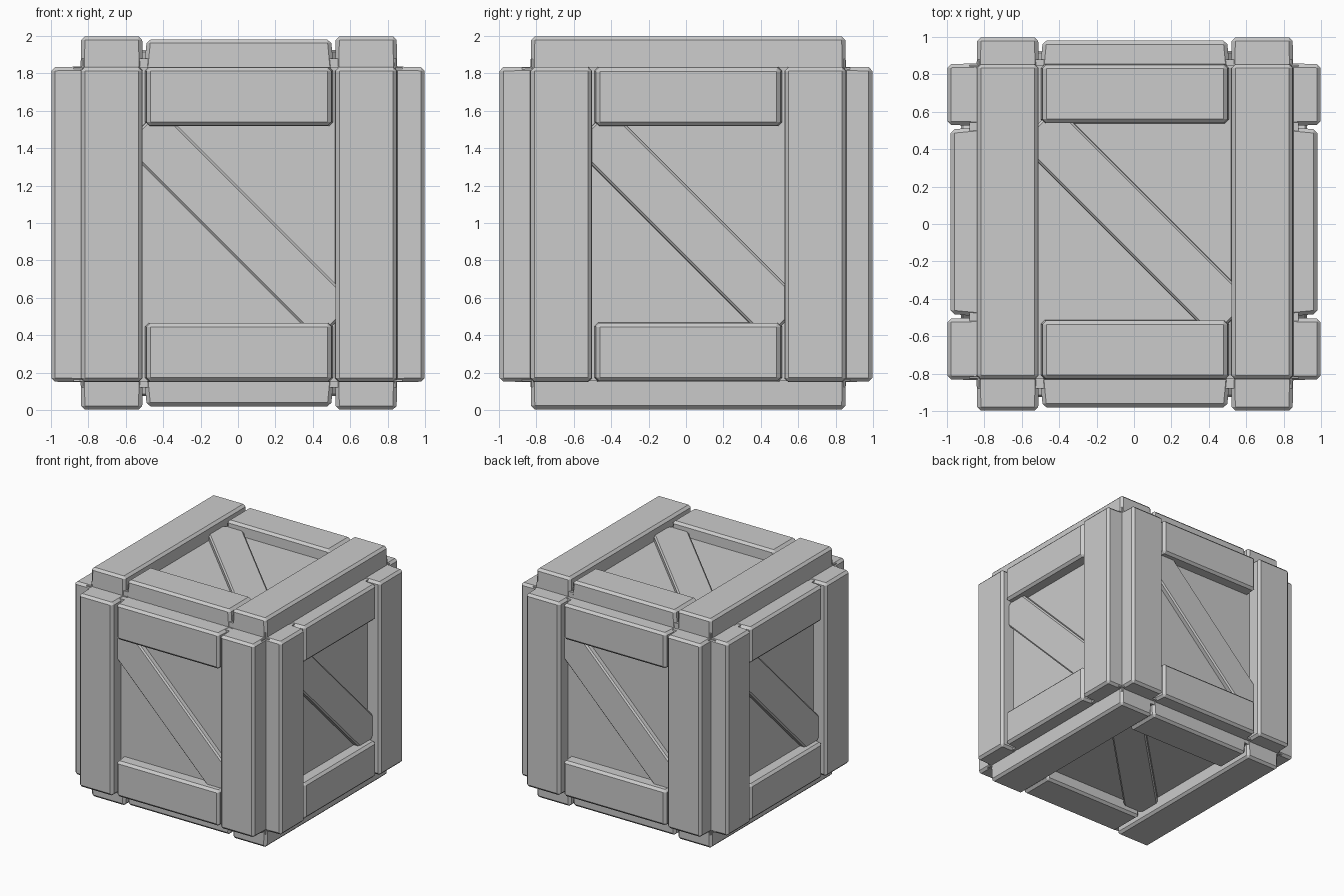
import bpy, bmesh, math
from mathutils import Matrix, Vector

if "Cube" in bpy.data.objects:
    bpy.data.objects.remove(bpy.data.objects["Cube"])

SHIFT = Vector((0.005, 0.012, -0.0075))   # slight off-centre lie of the frames
CENTRE = Vector((0, 0, 1))
BASE = 0.82                               # boards start inside the core


def board(name, face, u0, u1, v0, v1, top, flare_u=0.0, flare_v=0.0, bevel=0.02, angle=0.0):
    """Bevelled plank on a face; its base is wider than its outer face by the flare."""
    bm = bmesh.new()
    bmesh.ops.create_cube(bm, size=2)
    for v in bm.verts:
        low = v.co.z < 0
        u = (u0 + u1) / 2 + v.co.x * ((u1 - u0) / 2 + (flare_u if low else 0))
        w = (v0 + v1) / 2 + v.co.y * ((v1 - v0) / 2 + (flare_v if low else 0))
        v.co = (u, w, BASE if low else top)
    edges = [e for e in bm.edges if max(v.co.z for v in e.verts) > BASE + 0.01]
    if bevel:
        bmesh.ops.bevel(bm, geom=edges, offset=bevel, segments=1, affect='EDGES')
    bm.transform(face @ Matrix.Rotation(angle, 4, 'Z'))
    mesh = bpy.data.meshes.new(name)
    bm.to_mesh(mesh)
    bm.free()
    obj = bpy.data.objects.new(name, mesh)
    bpy.context.collection.objects.link(obj)
    return obj


# Inner box that closes the corners
bpy.ops.mesh.primitive_cube_add(size=1.68, location=CENTRE + SHIFT * 0.7)
bpy.context.object.name = "inner_box"

# Orientation of the six faces, each built as if it were the top
faces = {"top": Matrix.Identity(4), "bottom": Matrix.Rotation(math.pi, 4, 'Y')}
for i, side in enumerate(("front", "right", "back", "left")):
    faces[side] = Matrix.Rotation(i * math.pi / 2, 4, 'Z') @ Matrix.Rotation(math.pi / 2, 4, 'X')

for side, rot in faces.items():
    n = rot.to_3x3() @ Vector((0, 0, 1))
    face = Matrix.Translation(CENTRE + SHIFT - n * SHIFT.dot(n)) @ rot
    # Backing panel, seen in the recess and at the foot of the notches
    board(f"{side}_panel", face, -0.838, 0.838, -0.838, 0.838, 0.878, bevel=0)
    for s, tag in ((-1, "a"), (1, "b")):
        # Full-length outer planks
        u = sorted((s * 0.517, s * 0.842))
        board(f"{side}_stile_{tag}", face, *u, -0.84, 0.84, 0.997, 0.004, 0.003)
        # Shorter cross planks between them
        v = sorted((s * 0.528, s * 0.838))
        board(f"{side}_rail_{tag}", face, -0.492, 0.492, *v, 0.98, 0.015, 0.004)
    # Thin diagonal brace
    board(f"{side}_brace", face, -0.735, 0.735, -0.14, 0.14, 0.925,
          0.003, 0.003, 0.012, -math.pi / 4)
